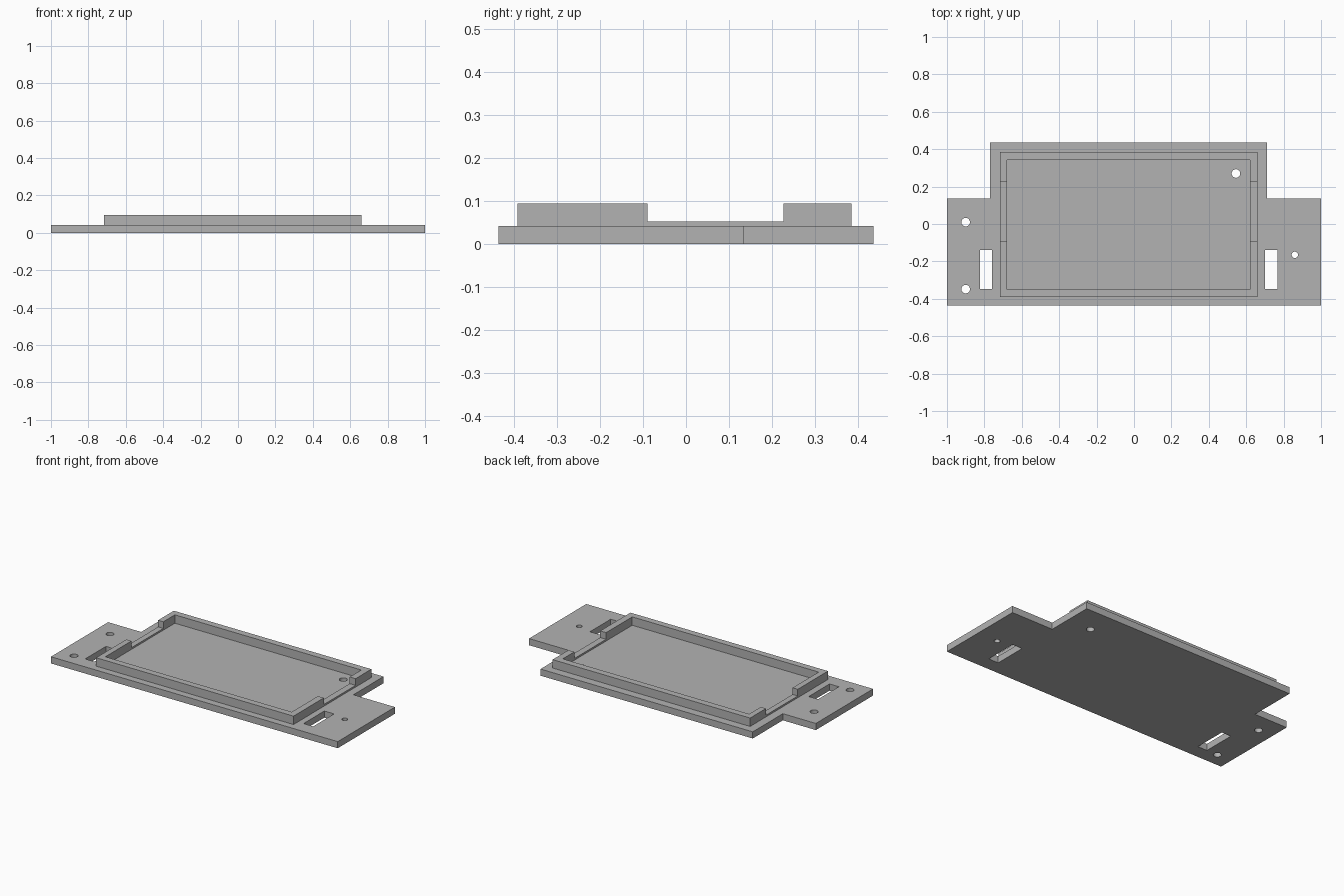
import bpy
import math

cube = bpy.data.objects.get("Cube")
if cube:
    bpy.data.objects.remove(cube, do_unlink=True)

grey = bpy.data.materials.new("matte grey")
grey.use_nodes = True
colour = (0.45, 0.45, 0.45, 1)
grey.diffuse_color = colour
grey.node_tree.nodes["Principled BSDF"].inputs["Base Color"].default_value = colour

BASE_TOP, NOTCH_TOP, RIM_TOP = 0.042, 0.053, 0.095


def box(x0, x1, y0, y1):
    return [(x0, y0), (x1, y0), (x1, y1), (x0, y1)]


def circle(x, y, r, n=32):
    return [(x + r * math.cos(2 * math.pi * i / n),
             y + r * math.sin(2 * math.pi * i / n)) for i in range(n)]


def plate(name, loops, z0, z1):
    """Extrude a filled outline; loops after the first are openings."""
    curve = bpy.data.curves.new(name, "CURVE")
    curve.dimensions = "2D"
    curve.fill_mode = "BOTH"
    curve.extrude = (z1 - z0) / 2
    for loop in loops:
        spline = curve.splines.new("POLY")
        spline.points.add(len(loop) - 1)
        for point, (x, y) in zip(spline.points, loop):
            point.co = (x, y, 0, 1)
        spline.use_cyclic_u = True
    curve.materials.append(grey)
    obj = bpy.data.objects.new(name, curve)
    obj.location.z = (z0 + z1) / 2
    bpy.context.collection.objects.link(obj)
    bpy.ops.object.select_all(action="DESELECT")
    obj.select_set(True)
    bpy.context.view_layer.objects.active = obj
    bpy.ops.object.convert(target="MESH")
    bpy.ops.object.shade_smooth_by_angle(angle=math.radians(30))


# Base plate with side ears, mounting holes and strap slots
outline = [(-1, -0.435), (1, -0.435), (1, 0.135), (0.71, 0.135),
           (0.71, 0.435), (-0.77, 0.435), (-0.77, 0.135), (-1, 0.135)]
openings = [
    circle(-0.9, 0.01, 0.023), circle(-0.9, -0.348, 0.023),
    circle(0.86, -0.165, 0.017), circle(0.545, 0.27, 0.023),
    box(-0.823, -0.758, -0.347, -0.14), box(0.70, 0.768, -0.347, -0.14),
]
plate("base_plate", [outline] + openings, 0, BASE_TOP)

# Low frame around the tray
X0, X1, Y0, Y1 = -0.716, 0.661, -0.391, 0.384
IX0, IX1, IY0, IY1 = -0.68, 0.62, -0.35, 0.342
plate("tray_frame", [box(X0, X1, Y0, Y1), box(IX0, IX1, IY0, IY1)],
      BASE_TOP, NOTCH_TOP)

# Raised walls, interrupted by a notch at each end
for name, outer, inner, end in (("front_wall", Y0, IY0, -0.09),
                                ("back_wall", Y1, IY1, 0.227)):
    plate(name, [[(X0, outer), (X1, outer), (X1, end), (IX1, end),
                  (IX1, inner), (IX0, inner), (IX0, end), (X0, end)]],
          NOTCH_TOP, RIM_TOP)
